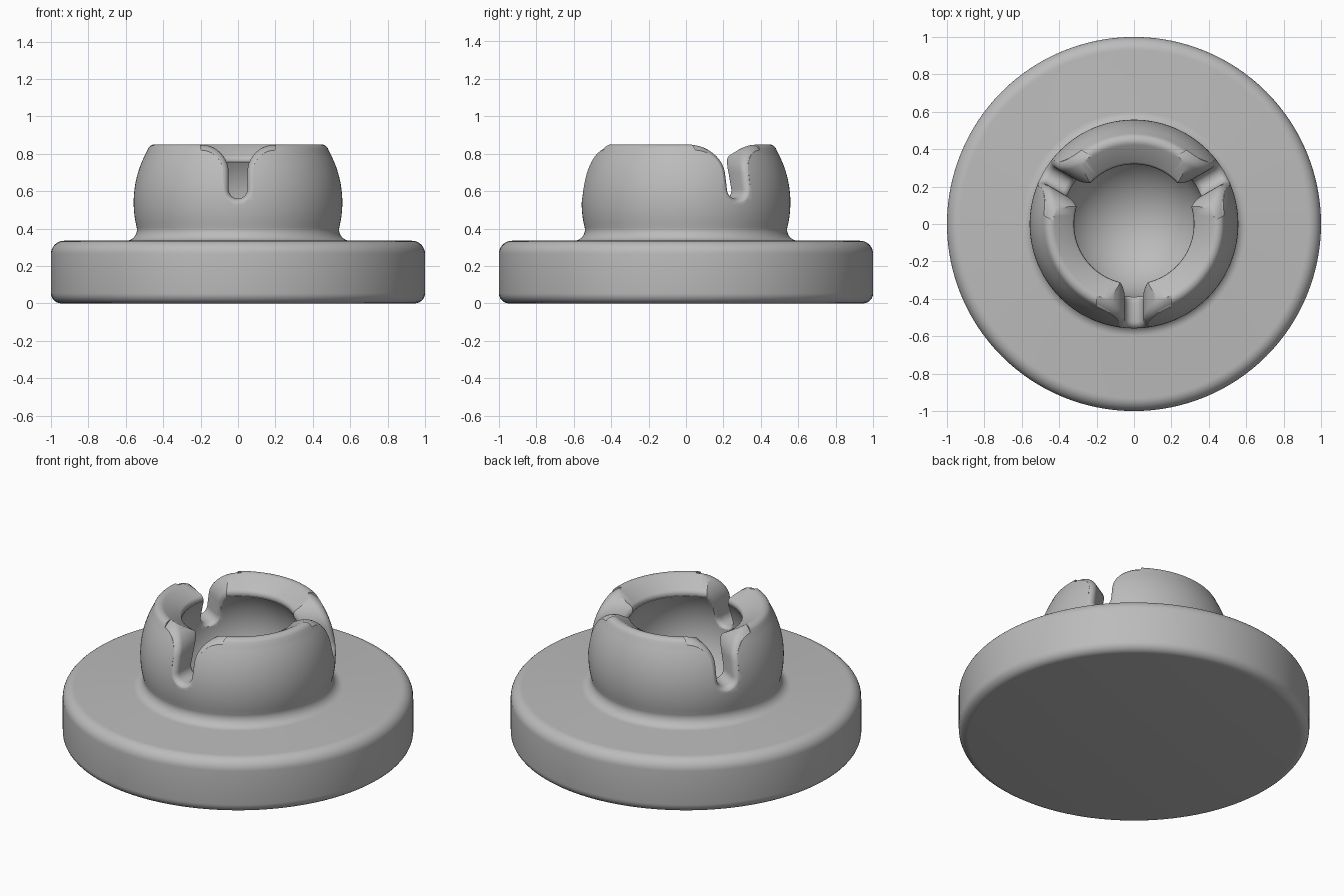
import bpy, bmesh, math
from math import sin, cos, pi, sqrt, radians

if "Cube" in bpy.data.objects:
    bpy.data.objects.remove(bpy.data.objects["Cube"])

grey = bpy.data.materials.new("plain grey")
grey.diffuse_color = (0.5, 0.5, 0.5, 1)
grey.use_nodes = True
grey.node_tree.nodes["Principled BSDF"].inputs["Base Color"].default_value = grey.diffuse_color
SEG = 128
ZC = 0.53  # height of the ball socket centre


def arc(cx, cz, r, a0, a1, n):
    """Points on an arc, angles in degrees."""
    return [(cx + r * cos(radians(a0 + (a1 - a0) * i / n)),
             cz + r * sin(radians(a0 + (a1 - a0) * i / n))) for i in range(n + 1)]


def finish(name, bm):
    bmesh.ops.recalc_face_normals(bm, faces=bm.faces)
    me = bpy.data.meshes.new(name)
    bm.to_mesh(me)
    bm.free()
    ob = bpy.data.objects.new(name, me)
    bpy.context.collection.objects.link(ob)
    me.materials.append(grey)
    return ob


def lathe(name, profile):
    """Revolve a profile whose first and last points lie on the axis."""
    bm = bmesh.new()
    rings = []
    for r, z in profile:
        if r < 1e-5:
            rings.append([bm.verts.new((0, 0, z))] * SEG)
        else:
            rings.append([bm.verts.new((r * cos(2 * pi * i / SEG), r * sin(2 * pi * i / SEG), z))
                          for i in range(SEG)])
    for a, b in zip(rings, rings[1:]):
        for i in range(SEG):
            j = (i + 1) % SEG
            bm.faces.new(list(dict.fromkeys((a[i], a[j], b[j], b[i]))))
    return finish(name, bm)


# Round base, filleted neck, bulging cup, rounded rim and ball cavity
profile = [(0, 0)]
profile += arc(0.945, 0.055, 0.055, -90, 0, 6)
profile += arc(0.93, 0.265, 0.07, 0, 90, 8)
profile += arc(0.60, 0.395, 0.06, -90, -180, 7)
profile += arc(0.0, 0.54, 0.558, -14, 29, 14)
profile += arc(0.445, 0.81, 0.04, 30, 125, 7)
profile += arc(0.35, 0.765, 0.03, 130, 200, 5)
profile += arc(0.0, ZC, 0.39, 35, -90, 26)[:-1] + [(0, ZC - 0.39)]
socket = lathe("socket_body", profile)


def slot_outline(d):
    """U-shaped slot with a flared mouth, widened by d."""
    flare = 0.15 - d
    half = [(0.2, 0.95)] + arc(0.2, 0.70, flare, 90, 180, 10)
    half += arc(0, 0.61, 0.05 + d, 0, -90, 8)
    left = [(-x, z) for x, z in half[:-1]]
    return half + left[::-1]


def slot_cutter(index, angle):
    # Cross-sections follow concentric spheres so the wall edges get fillets
    stations = [(0.32, 0.04), (0.375, 0.04)]
    stations += [(0.42 - 0.04 * sin(radians(t)), 0.04 * (1 - cos(radians(t))))
                 for t in (75, 60, 45, 30, 15, 0)]
    stations += [(0.522 + 0.04 * sin(radians(t)), 0.04 * (1 - cos(radians(t))))
                 for t in (0, 15, 30, 45, 60, 75)]
    stations += [(0.60, 0.04), (0.70, 0.04)]
    bm = bmesh.new()
    loops = []
    for R, d in stations:
        loop = []
        for x, z in slot_outline(d):
            y = -sqrt(max(R * R - x * x - (z - ZC) ** 2, 0.03 * R * R))
            loop.append(bm.verts.new((x * cos(angle) - y * sin(angle),
                                      x * sin(angle) + y * cos(angle), z)))
        loops.append(loop)
    n = len(loops[0])
    for a, b in zip(loops, loops[1:]):
        for i in range(n):
            j = (i + 1) % n
            bm.faces.new((a[i], a[j], b[j], b[i]))
    bm.faces.new(loops[0])
    bm.faces.new(loops[-1])
    bmesh.ops.triangulate(bm, faces=bm.faces)
    cutter = finish(f"slot_cutter_{index}", bm)
    cutter.hide_render = True
    cutter.hide_set(True)
    return cutter


# Three evenly spaced slots split the cup into fingers
for k in range(3):
    cut = socket.modifiers.new(f"slot_{k}", 'BOOLEAN')
    cut.operation = 'DIFFERENCE'
    cut.solver = 'EXACT'
    cut.object = slot_cutter(k, 2 * pi * k / 3)

bpy.context.view_layer.objects.active = socket
socket.select_set(True)
for m in list(socket.modifiers):
    bpy.ops.object.modifier_apply(modifier=m.name)
for ob in [o for o in bpy.data.objects if o.name.startswith("slot_cutter")]:
    bpy.data.objects.remove(ob)
bpy.ops.object.shade_smooth_by_angle(angle=radians(40))
